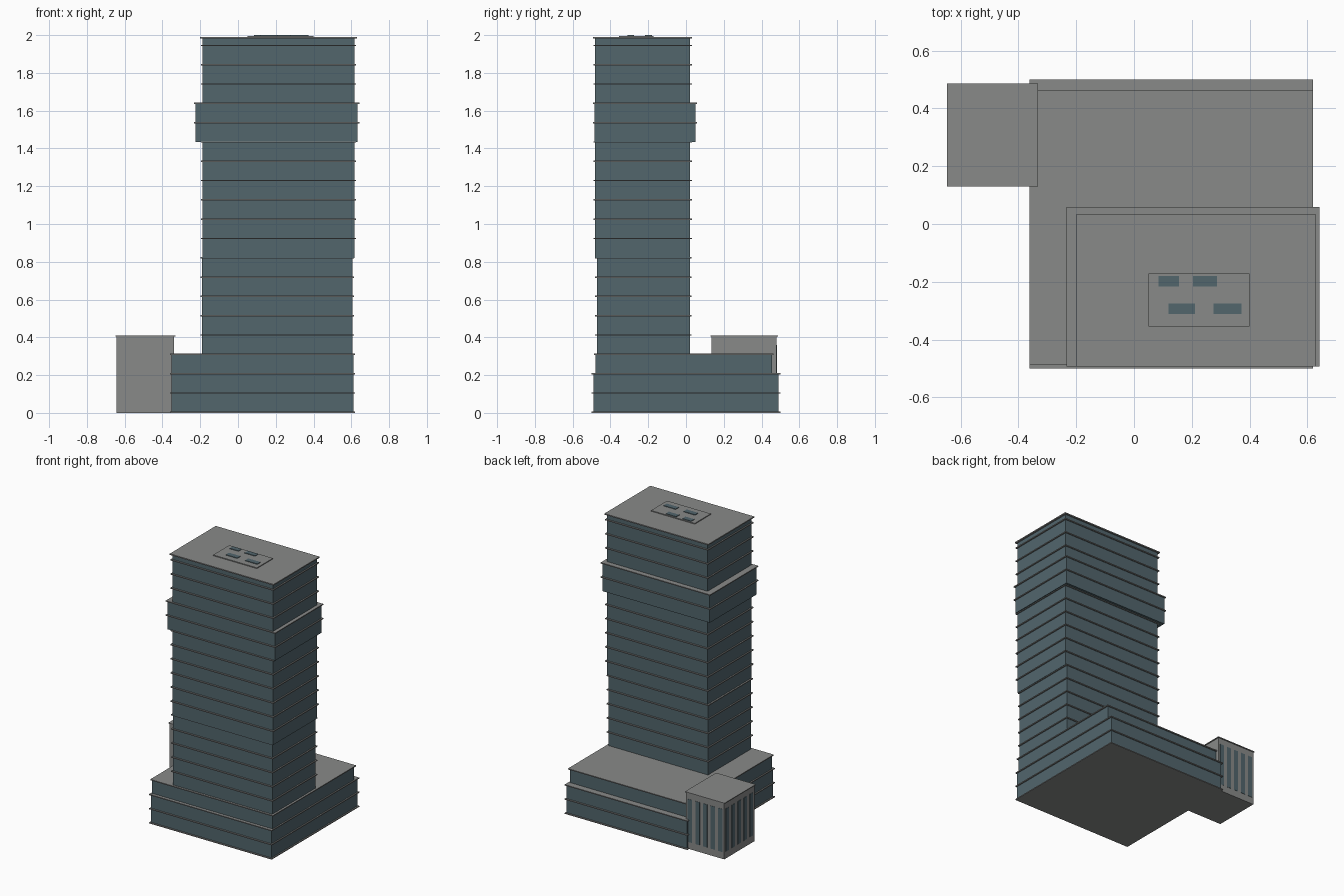
import bpy

if "Cube" in bpy.data.objects:
    bpy.data.objects.remove(bpy.data.objects["Cube"], do_unlink=True)


def make_material(name, color):
    mat = bpy.data.materials.new(name)
    mat.use_nodes = True
    mat.diffuse_color = color
    bsdf = next(n for n in mat.node_tree.nodes if n.type == 'BSDF_PRINCIPLED')
    bsdf.inputs["Base Color"].default_value = color
    return mat


concrete = make_material("concrete grey", (0.25, 0.255, 0.25, 1))
glass = make_material("glass teal", (0.084, 0.132, 0.152, 1))


def box(name, x, y, z, mat):
    """Box spanning the given (low, high) ranges."""
    spans = (x, y, z)
    bpy.ops.mesh.primitive_cube_add(size=1, location=[(a + b) / 2 for a, b in spans])
    ob = bpy.context.object
    ob.name = name
    ob.scale = [b - a for a, b in spans]
    bpy.ops.object.transform_apply(location=False, rotation=False, scale=True)
    ob.data.materials.append(mat)
    return ob


def grow(span, d):
    return (span[0] - d, span[1] + d)


FLOOR = 0.1022   # storey height
SLAB = 0.007     # floor slab thickness
LIP = 0.009      # slab overhang

# Glazed volumes: name, x range, y range, first storey, last storey
volumes = [
    ("podium_lower", (-0.352, 0.611), (-0.491, 0.491), 0, 2),
    ("podium_upper", (-0.352, 0.611), (-0.478, 0.455), 2, 3),
    ("tower_lower", (-0.19, 0.605), (-0.472, 0.02), 3, 8),
    ("tower_middle", (-0.188, 0.617), (-0.482, 0.022), 8, 14),
    ("tower_band", (-0.224, 0.633), (-0.484, 0.049), 14, 16),
    ("tower_upper", (-0.188, 0.617), (-0.482, 0.022), 16, 19),
]
for name, x, y, first, last in volumes:
    top = last * FLOOR + SLAB
    box(name + "_glass", x, y, (first * FLOOR + SLAB / 2, top - SLAB / 2), glass)
    # Thin floor slabs projecting past the glass
    start = 0 if first == 0 else first + 1
    for i in range(start, last + 1):
        z = i * FLOOR
        box(f"{name}_slab_{i}", grow(x, LIP), grow(y, LIP), (z, z + SLAB), concrete)

# Short top storey and roof
x, y = volumes[-1][1:3]
box("attic_glass", x, y, (19 * FLOOR, 1.984), glass)
box("roof_slab", grow(x, 0.013), grow(y, 0.011), (1.982, 1.99), concrete)

# Roof plant pad with vents
box("plant_pad", (0.05, 0.4), (-0.355, -0.172), (1.989, 1.996), concrete)
vents = [(0.085, 0.155, -0.198), (0.205, 0.288, -0.198),
         (0.12, 0.212, -0.293), (0.275, 0.372, -0.293)]
for i, (x0, x1, yc) in enumerate(vents):
    box(f"roof_vent_{i}", (x0, x1), grow((yc, yc), 0.018), (1.994, 2.0), glass)

# Annex block with a thin cap
ax, ay, height = (-0.642, -0.338), (0.136, 0.48), 0.41
box("annex_walls", ax, ay, (0, height - 0.004), concrete)
box("annex_cap", grow(ax, 0.006), grow(ay, 0.006), (height - 0.006, height), concrete)

# Tall narrow annex windows on the back and outer side
COUNT = 5
sill, head = 0.05, 0.36
for i in range(COUNT):
    t = (i + 0.5) / COUNT
    xc = ax[0] + t * (ax[1] - ax[0])
    yc = ay[0] + t * (ay[1] - ay[0])
    box(f"annex_back_window_{i}", grow((xc, xc), 0.017),
        (ay[1] - 0.002, ay[1] + 0.002), (sill, head), glass)
    box(f"annex_side_window_{i}", (ax[0] - 0.002, ax[0] + 0.002),
        grow((yc, yc), 0.019), (sill, head), glass)
